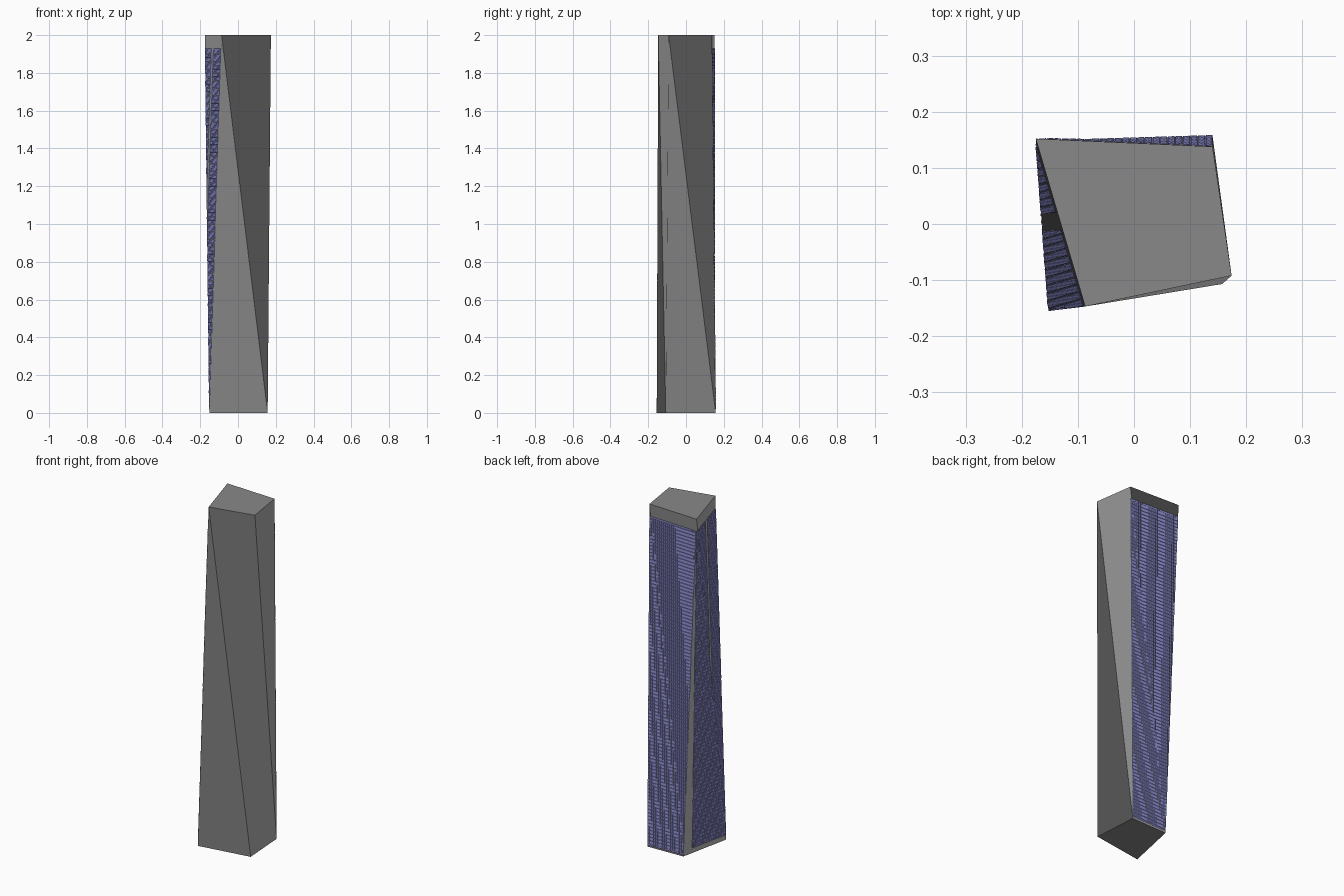
import bpy, bmesh
from mathutils import Vector

if "Cube" in bpy.data.objects:
    bpy.data.objects.remove(bpy.data.objects["Cube"])

# Twisted shaft corners: front left, front right, back right, back left
base = [Vector(p) for p in ((-.152, -.155, 0), (.157, -.107, 0), (.14, .157, 0), (-.088, .15, 0))]
top = [Vector(p) for p in ((-.087, -.147, 2), (.174, -.092, 2), (.14, .138, 2), (-.175, .152, 2))]


def make_material(name, color):
    mat = bpy.data.materials.new(name)
    mat.diffuse_color = color
    mat.use_nodes = True
    mat.node_tree.nodes["Principled BSDF"].inputs["Base Color"].default_value = mat.diffuse_color
    return mat


concrete = make_material("dark_concrete", (.25, .25, .25, 1))
glass = make_material("blue_glass", (.3, .3, .72, 1))


def make_object(name, bm, material):
    mesh = bpy.data.meshes.new(name)
    bm.to_mesh(mesh)
    bm.free()
    mesh.materials.append(material)
    ob = bpy.data.objects.new(name, mesh)
    bpy.context.collection.objects.link(ob)


# Tower body: each quad spirals a quarter turn and folds over one corner edge
bm = bmesh.new()
b = [bm.verts.new(p) for p in base]
t = [bm.verts.new(p) for p in top]
bm.faces.new(b[::-1])
bm.faces.new(t)
for i in range(4):
    j, k = (i + 1) % 4, (i + 2) % 4
    bm.faces.new((b[j], b[k], t[j], t[i]))
make_object("tower_body", bm, concrete)


def glazing(name, poly, z_low, z_high=1.93, cell=(.0135, .02), gap=.001):
    """Grid of raised panes clipped to a flat outline (counter-clockwise from outside)."""
    normal = (poly[1] - poly[0]).cross(poly[2] - poly[0]).normalized()
    across = Vector((0, 0, 1)).cross(normal).normalized()
    up = normal.cross(across)
    origin = poly[0] + normal * .0006
    us = [(p - poly[0]).dot(across) for p in poly]
    vs = [(p - poly[0]).dot(up) for p in poly]
    bm = bmesh.new()
    for r in range(int((max(vs) - min(vs)) / cell[1]) + 1):
        for c in range(int((max(us) - min(us)) / cell[0]) + 1):
            u, v = min(us) + c * cell[0], min(vs) + r * cell[1]
            u2, v2 = u + cell[0] - gap, v + cell[1] - gap
            bm.faces.new([bm.verts.new(origin + across * x + up * y)
                          for x, y in ((u, v), (u2, v), (u2, v2), (u, v2))])
    cuts = [(p, (q - p).cross(normal)) for p, q in zip(poly, poly[1:] + poly[:1])]
    cuts += [(Vector((0, 0, z_low)), Vector((0, 0, -1))), (Vector((0, 0, z_high)), Vector((0, 0, 1)))]
    for point, outward in cuts:
        bmesh.ops.bisect_plane(bm, geom=bm.verts[:] + bm.edges[:] + bm.faces[:],
                               plane_co=point, plane_no=outward, clear_outer=True)
    # Bevelled rim on every whole pane
    panes = [f for f in bm.faces if f.calc_area() > cell[0] * cell[1] * .6]
    bmesh.ops.inset_individual(bm, faces=panes, thickness=.0008, depth=.0012)
    make_object(name, bm, glass)


# Back glazing, one panel per folded half
glazing("back_glazing_lower", [base[2], base[3], top[2]], .01)
glazing("back_glazing_upper", [top[2], base[3], top[3]], .01)

# Left glazing: the lower half leaves a tapering grey strip at the corner
glazing("left_glazing_lower", [base[3].lerp(base[0], .2), base[0], top[3]], .03)


# Left upper half: two panels on either side of a grey strip
def on_top(f):
    return top[3].lerp(top[0], f)


def on_ridge(f):
    return top[3].lerp(base[0], f)


glazing("left_glazing_upper_back", [top[3], on_ridge(.44), on_top(.44)], .03)
glazing("left_glazing_upper_front", [on_ridge(.54), base[0], top[0], on_top(.54)], .03)
